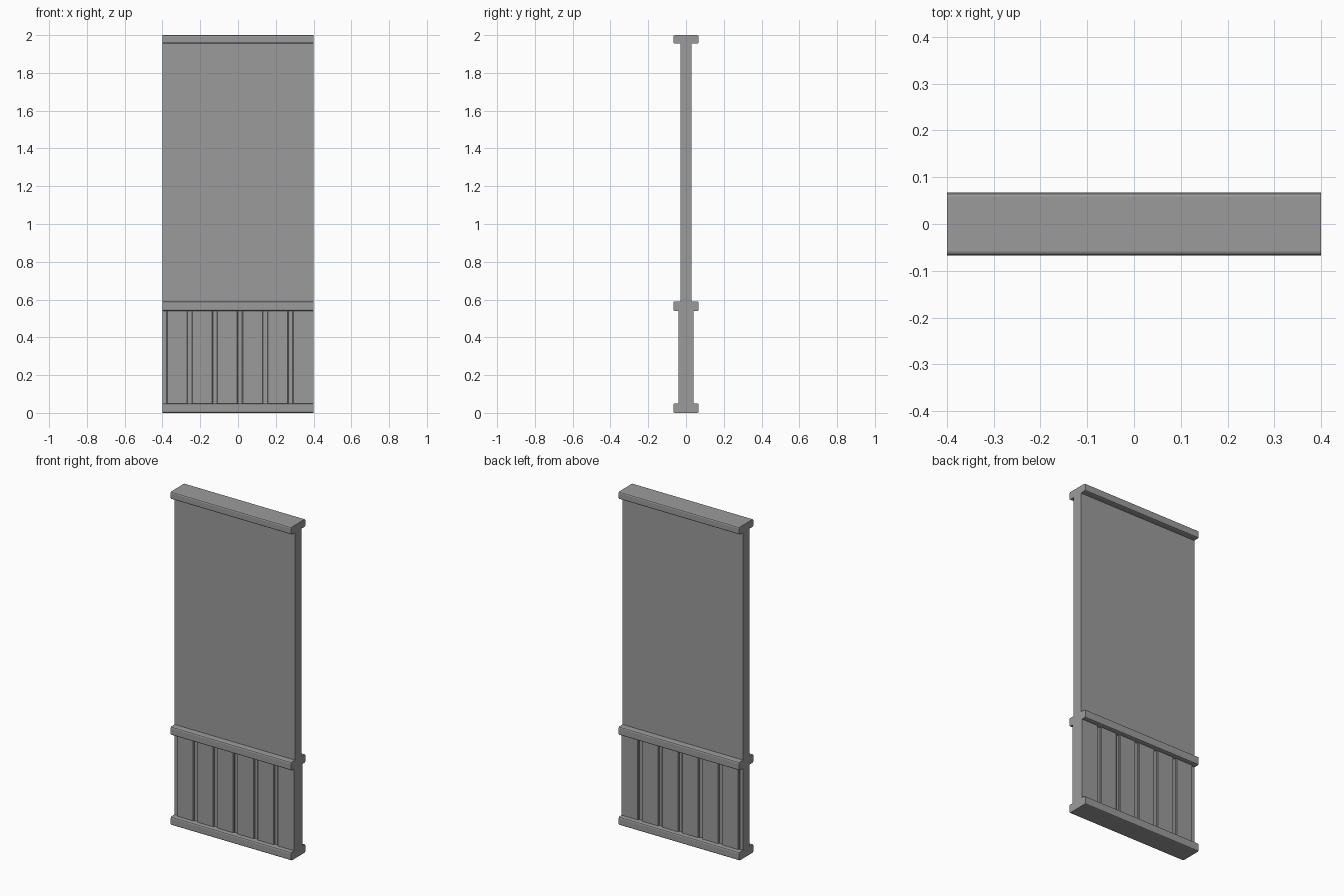
import bpy
import bmesh

cube = bpy.data.objects.get("Cube")
if cube:
    bpy.data.objects.remove(cube, do_unlink=True)

WIDTH = 0.8
CORE = 0.03        # half thickness of the wall
BOARD = 0.04       # half thickness of the panelling
RAIL = 0.067       # half depth of the rails

grey = bpy.data.materials.new("plain_grey")
grey.use_nodes = True
colour = (0.33, 0.33, 0.33, 1)
grey.diffuse_color = colour
grey.node_tree.nodes["Principled BSDF"].inputs["Base Color"].default_value = colour


def block(name, x, y, z, bevel_axis=None, bevel=0.0, segments=1):
    """Box between (min, max) pairs, rounding the edges that run along one axis."""
    bm = bmesh.new()
    bmesh.ops.create_cube(bm, size=1)
    for v in bm.verts:
        for i, (low, high) in enumerate((x, y, z)):
            v.co[i] = high if v.co[i] > 0 else low
    if bevel_axis is not None:
        edges = [e for e in bm.edges
                 if abs(e.verts[0].co[bevel_axis] - e.verts[1].co[bevel_axis]) > 1e-5]
        bmesh.ops.bevel(bm, geom=edges, offset=bevel, segments=segments,
                        profile=0.5, affect='EDGES')
    mesh = bpy.data.meshes.new(name)
    bm.to_mesh(mesh)
    bm.free()
    mesh.materials.append(grey)
    obj = bpy.data.objects.new(name, mesh)
    bpy.context.collection.objects.link(obj)
    return obj


span = (-WIDTH / 2, WIDTH / 2)

# Flat wall
block("wall_core", span, (-CORE, CORE), (0.02, 1.98))

# Skirting, middle rail and top rail, standing out on both sides
for name, z in (("bottom_rail", (0, 0.05)),
                ("middle_rail", (0.54, 0.59)),
                ("top_rail", (1.955, 2.0))):
    block(name, span, (-RAIL, RAIL), z, bevel_axis=0, bevel=0.008, segments=2)

# Panelling boards on both sides, each with a groove on its right
COUNT = 6
GROOVE = 0.022
pitch = WIDTH / COUNT
for i in range(COUNT):
    start = span[0] + i * pitch
    board = block(f"board_{i + 1}", (start + GROOVE, start + pitch),
                  (-BOARD, BOARD), (0.04, 0.55))
    # Slope the edges of the faces slightly
    middle = start + (GROOVE + pitch) / 2
    last = i == COUNT - 1
    bm = bmesh.new()
    bm.from_mesh(board.data)
    edges = [e for e in bm.edges
             if abs(e.verts[0].co.z - e.verts[1].co.z) > 0.1
             and not (last and e.verts[0].co.x > middle)]
    bmesh.ops.bevel(bm, geom=edges, offset=0.004, segments=1, affect='EDGES')
    bm.to_mesh(board.data)
    bm.free()
